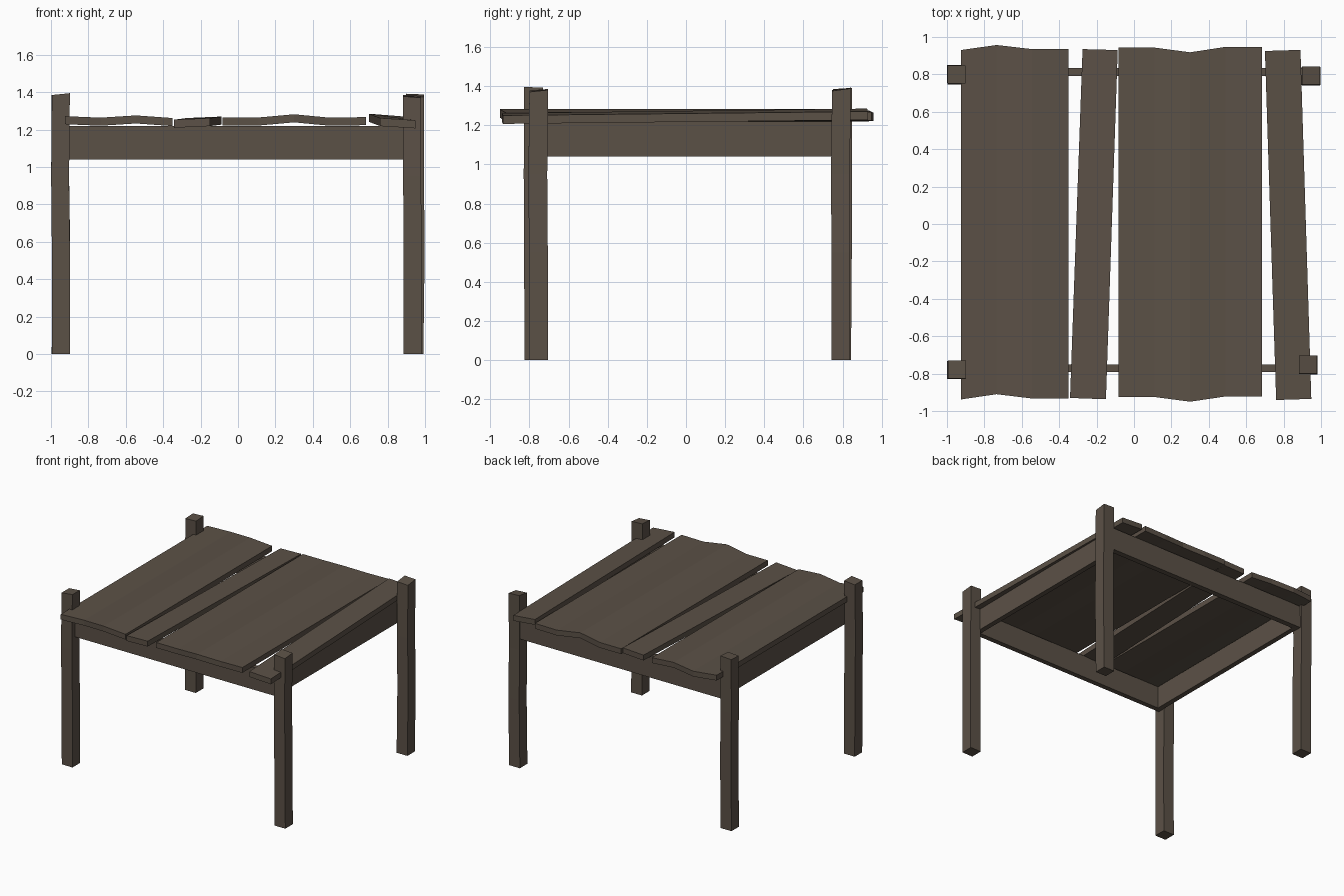
import bpy, bmesh

if "Cube" in bpy.data.objects:
    bpy.data.objects.remove(bpy.data.objects["Cube"])

wood = bpy.data.materials.new("weathered brown wood")
wood.diffuse_color = (0.105, 0.082, 0.062, 1)
wood.use_nodes = True
wood.node_tree.nodes["Principled BSDF"].inputs["Base Color"].default_value = wood.diffuse_color


def loft(name, rings):
    """Skin a list of four-point rings into a closed flat-shaded solid."""
    bm = bmesh.new()
    vr = [[bm.verts.new(p) for p in r] for r in rings]
    for a, b in zip(vr, vr[1:]):
        for i in range(4):
            j = (i + 1) % 4
            bm.faces.new((a[i], a[j], b[j], b[i]))
    bm.faces.new(vr[0])
    bm.faces.new(vr[-1])
    bmesh.ops.recalc_face_normals(bm, faces=bm.faces)
    me = bpy.data.meshes.new(name)
    bm.to_mesh(me)
    bm.free()
    me.materials.append(wood)
    ob = bpy.data.objects.new(name, me)
    bpy.context.collection.objects.link(ob)
    return ob


def rect(x0, x1, y0, y1, zs):
    return [(x0, y0, zs[0]), (x1, y0, zs[1]), (x1, y1, zs[2]), (x0, y1, zs[3])]


def leg(name, x, y, tops, bends):
    """Slightly crooked square post with an uneven top."""
    h = 0.048
    rings = []
    for z, (dx, dy) in zip((0, 0.55, 0.95), bends):
        rings.append(rect(x + dx - h, x + dx + h, y + dy - h, y + dy + h, [z] * 4))
    rings.append(rect(x - h, x + h, y - h, y + h, tops))
    loft(name, rings)


def beam(name, x0, x1, y0, y1):
    """Straight apron board under the top."""
    loft(name, [rect(x0, x1, y0, y1, [z] * 4) for z in (1.04, 1.22)])


def plank(name, stations):
    """Board from stations (x front, x back, y front, y back, z front, z back)."""
    t = 0.043
    loft(name, [[(xf, yf, zf - t), (xb, yb, zb - t), (xb, yb, zb), (xf, yf, zf)]
                for xf, xb, yf, yb, zf, zb in stations])


# Legs
leg("front_left_leg", -0.947, -0.779, (1.385, 1.395, 1.393, 1.385),
    ((0, 0.002), (0, 0), (-0.004, -0.002)))
leg("back_left_leg", -0.948, 0.799, (1.38, 1.385, 1.39, 1.385),
    ((0, -0.004), (0.003, 0), (-0.003, 0.002)))
leg("front_right_leg", 0.931, -0.752, (1.378, 1.37, 1.38, 1.385),
    ((0.003, 0), (0.002, -0.002), (0, -0.005)))
leg("back_right_leg", 0.946, 0.794, (1.38, 1.375, 1.388, 1.392),
    ((-0.003, -0.003), (0.004, -0.003), (0, -0.005)))

# Aprons
beam("front_apron", -0.905, 0.895, -0.79, -0.75)
beam("back_apron", -0.905, 0.905, 0.79, 0.834)
beam("left_apron", -0.90, -0.86, -0.77, 0.81)
beam("right_apron", 0.85, 0.89, -0.77, 0.81)

# Wide wavy boards: (x, y front, y back, z top)
wide_left = [(-0.925, -0.938, 0.930, 1.272), (-0.735, -0.910, 0.957, 1.264),
             (-0.545, -0.933, 0.935, 1.276), (-0.350, -0.933, 0.935, 1.262)]
wide_right = [(-0.082, -0.925, 0.943, 1.265), (0.110, -0.925, 0.943, 1.265),
              (0.300, -0.950, 0.918, 1.282), (0.490, -0.922, 0.947, 1.264),
              (0.685, -0.922, 0.947, 1.267)]
for name, rows in (("wide_left_board", wide_left), ("wide_right_board", wide_right)):
    plank(name, [(x, x, yf, yb, z, z) for x, yf, yb, z in rows])

# Narrow skewed boards
plank("narrow_middle_board", [(-0.342, -0.275, -0.930, 0.935, 1.253, 1.262),
                              (-0.150, -0.087, -0.937, 0.930, 1.262, 1.270)])
plank("narrow_right_board", [(0.760, 0.700, -0.941, 0.925, 1.262, 1.285),
                             (0.948, 0.890, -0.935, 0.931, 1.250, 1.270)])
